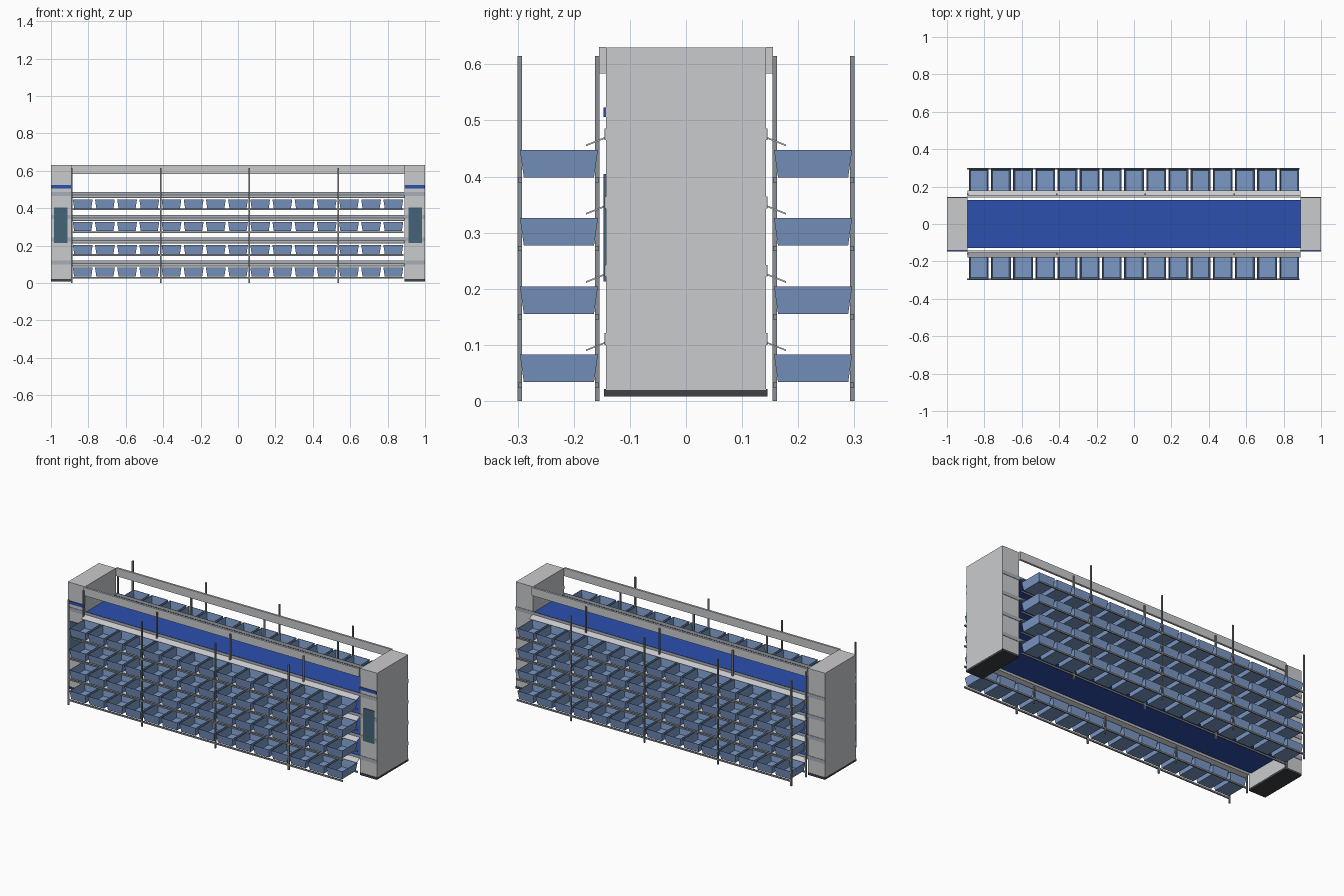
import bpy, bmesh
from mathutils import Matrix, Vector

old = bpy.data.objects.get("Cube")
if old:
    bpy.data.objects.remove(old)


def material(name, rgb):
    lin = [((c / 255 + 0.055) / 1.055) ** 2.4 for c in rgb] + [1]
    m = bpy.data.materials.new(name)
    m.use_nodes = True
    m.diffuse_color = lin
    m.node_tree.nodes["Principled BSDF"].inputs["Base Color"].default_value = lin
    return m


light_grey = material("light grey", (202, 203, 206))
band_grey = material("band grey", (168, 173, 183))
steel = material("steel grey", (140, 144, 150))
dark = material("dark base", (62, 65, 70))
belt_blue = material("belt blue", (44, 80, 175))
bin_blue = material("bin blue", (122, 152, 197))
panel_teal = material("panel teal", (68, 100, 120))


def add_box(bm, lo, hi):
    lo, hi = Vector(lo), Vector(hi)
    mat = Matrix.Translation((lo + hi) / 2) @ Matrix.Diagonal((*(hi - lo), 1))
    return bmesh.ops.create_cube(bm, size=1, matrix=mat)["verts"]


def finish(name, bm, mat):
    bmesh.ops.recalc_face_normals(bm, faces=bm.faces)
    me = bpy.data.meshes.new(name)
    bm.to_mesh(me)
    bm.free()
    me.materials.append(mat)
    ob = bpy.data.objects.new(name, me)
    bpy.context.collection.objects.link(ob)
    return ob


def boxes(name, mat, spans):
    bm = bmesh.new()
    for x0, x1, y0, y1, z0, z1 in spans:
        add_box(bm, (min(x0, x1), min(y0, y1), z0), (max(x0, x1), max(y0, y1), z1))
    return finish(name, bm, mat)


PITCH = 0.1217
LEVELS = [i * PITCH for i in range(4)]
SIDES = {"front": -1, "back": 1}
END = 0.89          # inner face of the towers
POST_Y = (0.1585, 0.296)

# End towers with base, stripe and screen
for label, s in (("left", 1), ("right", -1)):
    boxes(label + "_tower", light_grey, [(s * END, s, -0.143, 0.143, 0.02, 0.63)])
    boxes(label + "_tower_base", dark, [(s * END, s, -0.146, 0.145, 0.008, 0.021)])
    boxes(label + "_tower_stripe", belt_blue, [(s * END, s, -0.147, -0.143, 0.506, 0.523)])
    boxes(label + "_tower_screen", panel_teal,
          [(s * 0.911, s * 0.984, -0.147, -0.143, 0.213, 0.405)])

# Conveyor belts, one per level
boxes("belts", belt_blue, [(-0.9, 0.9, -0.128, 0.128, 0.103 + z, 0.113 + z) for z in LEVELS])


def chute_row(name, s):
    # Sloped lips that guide goods from the belt into the bins
    bm = bmesh.new()
    profile = [(0.143, 0.103), (0.178, 0.089), (0.178, 0.092), (0.143, 0.106)]
    for z in LEVELS:
        face = bm.faces.new([bm.verts.new((-END, s * y, h + z)) for y, h in profile])
        out = bmesh.ops.extrude_face_region(bm, geom=[face])["geom"]
        moved = [v for v in out if isinstance(v, bmesh.types.BMVert)]
        bmesh.ops.translate(bm, vec=(2 * END, 0, 0), verts=moved)
    finish(name, bm, light_grey)


def bin_row(name, s, z):
    # Open tapered bins
    bm = bmesh.new()
    tops = []
    for i in range(15):
        x = (i - 7) * 0.1186
        verts = add_box(bm, (x - 0.053, s * 0.2265 - 0.0695, z),
                        (x + 0.053, s * 0.2265 + 0.0695, z + 0.049))
        for v in verts:
            if v.co.z < z + 0.01:
                v.co.x = x + (v.co.x - x) * 0.86
                v.co.y = s * 0.2265 + (v.co.y - s * 0.2265) * 0.9
    tops = [f for f in bm.faces if f.normal.z > 0.9 or f.calc_center_median().z > z + 0.048]
    bmesh.ops.inset_individual(bm, faces=tops, thickness=0.003)
    out = bmesh.ops.extrude_discrete_faces(bm, faces=tops)["faces"]
    for f in out:
        c = f.calc_center_median()
        for v in f.verts:
            v.co.x = c.x + (v.co.x - c.x) * 0.86
            v.co.y = c.y + (v.co.y - c.y) * 0.9
            v.co.z = z + 0.003
    finish(name, bm, bin_blue)


for label, s in SIDES.items():
    # Top rail and level bands along the conveyor
    boxes(label + "_top_rail", light_grey, [(-END, END, s * 0.143, s * 0.155, 0.584, 0.631)])
    boxes(label + "_level_bands", band_grey,
          [(-1, 1, s * 0.143, s * 0.1455, 0.1 + z, 0.121 + z) for z in LEVELS])
    chute_row(label + "_chutes", s)

    # Rack posts and shelf rails
    boxes(label + "_rack_posts", steel,
          [(x - 0.004, x + 0.004, s * y - 0.004, s * y + 0.004, 0, 0.615)
           for x in (-0.888 + i * 0.4745 for i in range(4)) for y in POST_Y])
    boxes(label + "_shelf_rails", steel,
          [(-END, 0.885, s * y - 0.0035, s * y + 0.0035, 0.024 + z, 0.033 + z)
           for z in LEVELS for y in POST_Y])

    for n, z in enumerate(LEVELS):
        bin_row(f"{label}_bins_level_{n + 1}", s, 0.0335 + z)
